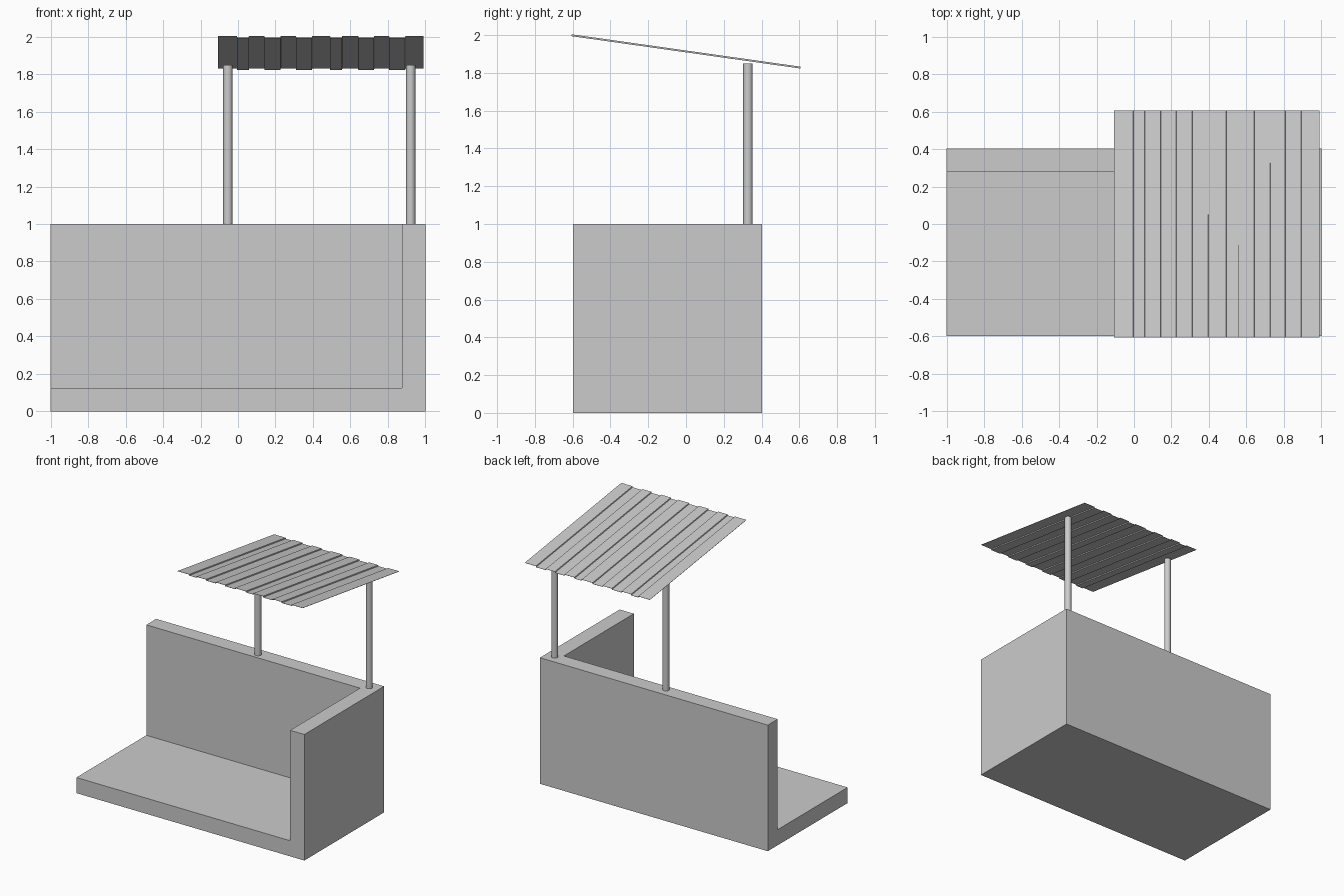
import bpy, bmesh, math
from mathutils import Matrix, Vector

if "Cube" in bpy.data.objects:
    bpy.data.objects.remove(bpy.data.objects["Cube"])


def add_object(name, bm):
    bmesh.ops.recalc_face_normals(bm, faces=bm.faces[:])
    mesh = bpy.data.meshes.new(name)
    bm.to_mesh(mesh)
    bm.free()
    obj = bpy.data.objects.new(name, mesh)
    bpy.context.collection.objects.link(obj)
    return obj


def box(name, lo, hi):
    lo, hi = Vector(lo), Vector(hi)
    bm = bmesh.new()
    m = Matrix.Translation((lo + hi) / 2) @ Matrix.Diagonal((*(hi - lo), 1))
    bmesh.ops.create_cube(bm, size=1, matrix=m)
    return add_object(name, bm)


# Floor, back wall and right wall as one solid, hollowed from a block
T = 0.124
stall = box("floor_and_walls", (-1, -0.597, 0), (1, 0.403, 1))
cutter = box("wall_cutter", (-1.5, -1, T), (1 - T, 0.403 - T, 1.5))
cutter.hide_render = True
cutter.hide_set(True)
cut = stall.modifiers.new("hollow", 'BOOLEAN')
cut.object = cutter
cut.operation = 'DIFFERENCE'
cut.solver = 'EXACT'

# Round posts standing on the back wall
for name, x in (("left_post", -0.054), ("right_post", 0.922)):
    bpy.ops.mesh.primitive_cylinder_add(vertices=16, radius=0.025, depth=0.85,
                                        location=(x, 0.328, 1.425))
    post = bpy.context.object
    post.name = name
    bpy.ops.object.shade_smooth_by_angle(angle=math.radians(40))

# Corrugated roof: stepped profile of alternating high and low strips, sloping to the back
edges = [-0.107, -0.005, 0.058, 0.142, 0.227, 0.31, 0.396,
         0.492, 0.556, 0.642, 0.727, 0.807, 0.893, 0.992]
profile = []
for i in range(len(edges) - 1):
    lift = 0.003 if i % 2 == 0 else -0.005
    profile += [(edges[i] + 0.001, lift), (edges[i + 1] - 0.001, lift)]

bm = bmesh.new()
rows = [[bm.verts.new((x, y, z + dz)) for x, dz in profile]
        for y, z in ((-0.605, 2.0), (0.605, 1.829))]
for i in range(len(profile) - 1):
    bm.faces.new((rows[0][i], rows[0][i + 1], rows[1][i + 1], rows[1][i]))
roof = add_object("corrugated_roof", bm)
sheet = roof.modifiers.new("sheet_thickness", 'SOLIDIFY')
sheet.thickness = 0.002
sheet.offset = 0
